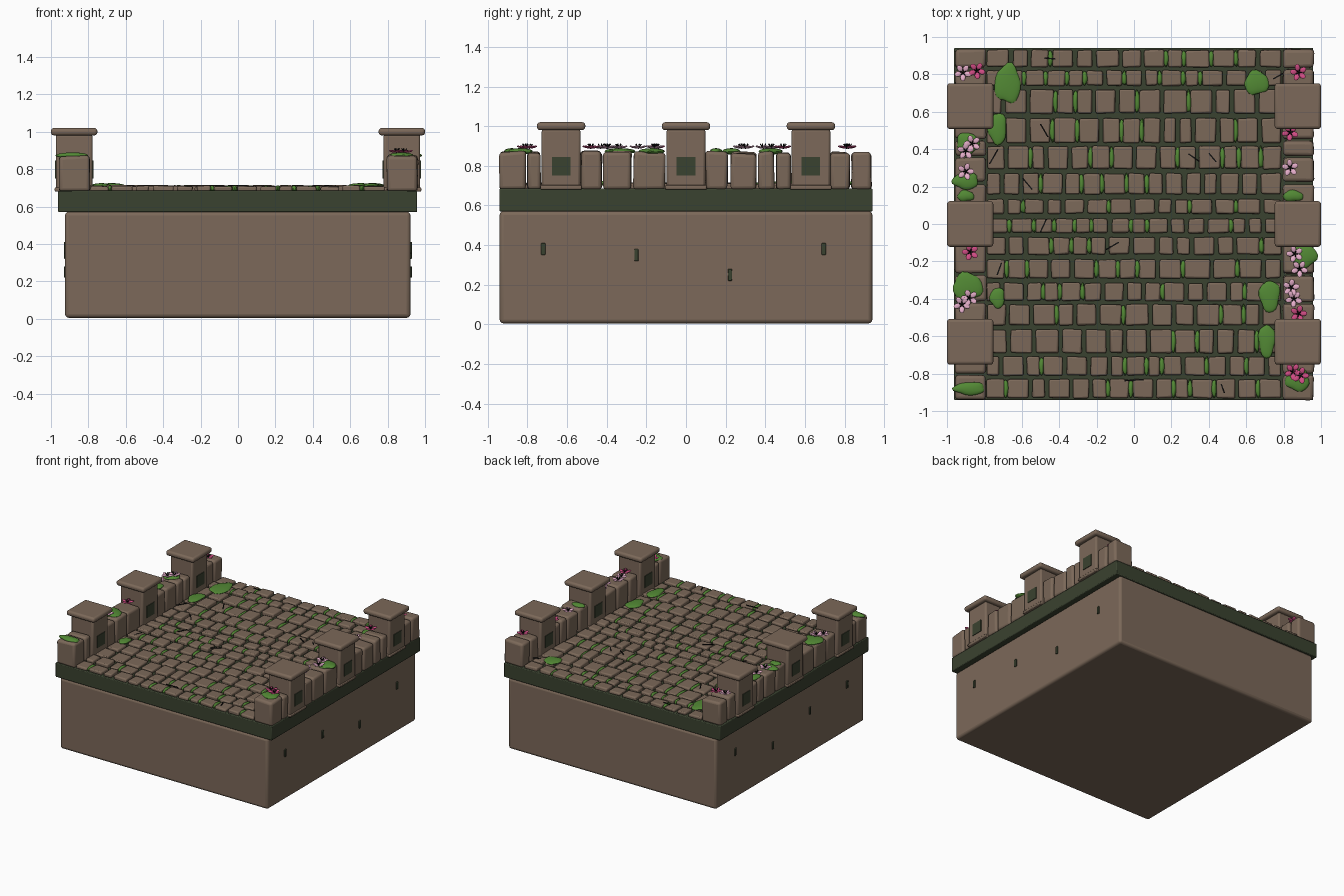
import bpy, bmesh, math, random
from mathutils import Matrix, Vector

if "Cube" in bpy.data.objects:
    bpy.data.objects.remove(bpy.data.objects["Cube"])

rng = random.Random(7)


def material(name, rgb):
    m = bpy.data.materials.new(name)
    m.diffuse_color = (*rgb, 1)
    m.use_nodes = True
    m.node_tree.nodes["Principled BSDF"].inputs["Base Color"].default_value = m.diffuse_color
    return m


STONE = material("brown stone", (0.20, 0.14, 0.10))
DARK = material("dark green mortar", (0.042, 0.054, 0.029))
MOSS = material("moss green", (0.085, 0.25, 0.035))
PINK = material("deep pink", (0.65, 0.075, 0.24))
PALE = material("pale pink", (0.80, 0.43, 0.60))
BLACK = material("black", (0.006, 0.006, 0.006))


def box(bm, x0, x1, y0, y1, z0, z1, jit=0.0, jit_z=0.0):
    """Box from its limits; jit shifts corners sideways, jit_z the top corners."""
    size = Vector((x1 - x0, y1 - y0, z1 - z0))
    mid = Vector((x0 + x1, y0 + y1, z0 + z1)) / 2
    mat = Matrix.Translation(mid) @ Matrix.Diagonal((*size, 1))
    for v in bmesh.ops.create_cube(bm, size=1, matrix=mat)["verts"]:
        v.co.x += rng.uniform(-jit, jit)
        v.co.y += rng.uniform(-jit, jit)
        if v.co.z > mid.z:
            v.co.z += rng.uniform(-jit_z, jit_z)


def finish(bm, name, mat, bevel=0.0, segments=2):
    me = bpy.data.meshes.new(name)
    bm.to_mesh(me)
    bm.free()
    me.materials.append(mat)
    ob = bpy.data.objects.new(name, me)
    bpy.context.collection.objects.link(ob)
    if bevel:
        mod = ob.modifiers.new("bevel", "BEVEL")
        mod.width, mod.segments = bevel, segments
    return ob


def blob(bm, x, y, z, rx, ry, rz, rough):
    """Flattened lump with an uneven outline."""
    mat = Matrix.Translation((x, y, z)) @ Matrix.Diagonal((rx, ry, rz, 1))
    p = rng.uniform(0, 6)
    for v in bmesh.ops.create_icosphere(bm, subdivisions=3, radius=1, matrix=mat)["verts"]:
        a = math.atan2((v.co.y - y) / ry, (v.co.x - x) / rx)
        k = 1 + rough * (math.sin(3 * a + p) + 0.6 * math.sin(5 * a + 2 * p))
        v.co.x = x + (v.co.x - x) * k
        v.co.y = y + (v.co.y - y) * k


# foundation and the mortar slab on it
bm = bmesh.new()
box(bm, -0.925, 0.922, -0.94, 0.94, 0.005, 0.572)
finish(bm, "foundation", STONE, 0.02, 3)
bm = bmesh.new()
box(bm, -0.962, 0.958, -0.942, 0.942, 0.57, 0.685)
finish(bm, "mortar_slab", DARK, 0.006)

# weep slots on both sides of the foundation
bm = bmesh.new()
for s in (-1, 1):
    for y, z in ((-0.72, 0.38), (-0.25, 0.35), (0.222, 0.25), (0.695, 0.38)):
        box(bm, s * 0.925 - 0.006, s * 0.925 + 0.006, y - 0.011, y + 0.011, z - 0.03, z + 0.03)
finish(bm, "weep_slots", DARK, 0.004)

# paving rows: (y centre, depth); moss slivers fill some joints
ROWS = ((0.885, 0.09), (0.78, 0.08), (0.655, 0.125), (0.50, 0.13), (0.355, 0.12),
        (0.215, 0.11), (0.093, 0.075), (-0.01, 0.075), (-0.117, 0.09), (-0.24, 0.10),
        (-0.363, 0.095), (-0.485, 0.11), (-0.627, 0.125), (-0.76, 0.10), (-0.88, 0.10))
stones, slivers = bmesh.new(), bmesh.new()
for y, d in ROWS:
    n = rng.choice((13, 14, 14, 15))
    widths = [rng.uniform(0.7, 1.3) for _ in range(n)]
    unit = (1.57 - 0.022 * (n - 1)) / sum(widths)
    x = -0.785
    for w in widths:
        w *= unit
        box(stones, x, x + w, y - d / 2, y + d / 2, 0.68, 0.71 + rng.uniform(-0.004, 0.004),
            0.004, 0.003)
        if rng.random() < 0.33 and x + w < 0.75:
            blob(slivers, x + w + 0.011, y, 0.695, 0.014, d * 0.48, 0.018, 0.08)
        x += w + 0.022
finish(stones, "paving_stones", STONE, 0.009)
finish(slivers, "joint_moss", MOSS)

# cracks: thin plates on the paving (x, y, length, angle)
bm = bmesh.new()
for x, y, l, a in ((-0.45, 0.885, 0.06, -5), (-0.48, 0.5, 0.08, -60), (-0.75, 0.36, 0.09, 60),
                   (0.32, 0.355, 0.07, -35), (0.42, 0.355, 0.06, -50), (-0.485, -0.01, 0.08, 65),
                   (-0.115, -0.117, 0.08, 30), (-0.72, -0.24, 0.07, 70), (0.475, -0.88, 0.05, -70),
                   (0.77, 0.79, 0.06, 30), (0, -0.835, 0.1, 3), (-0.57, 0.215, 0.08, -50)):
    m = (Matrix.Translation((x, y, 0.713)) @ Matrix.Rotation(math.radians(a), 4, "Z")
         @ Matrix.Diagonal((l, 0.007, 0.005, 1)))
    bmesh.ops.create_cube(bm, size=1, matrix=m)
finish(bm, "paving_cracks", BLACK)

# parapets: posts, caps, post panels and the blocks between the posts
SPANS = ((-0.94, -0.81), (-0.80, -0.735), (-0.53, -0.425), (-0.415, -0.275), (-0.265, -0.105),
         (0.10, 0.21), (0.225, 0.355), (0.365, 0.445), (0.455, 0.53), (0.73, 0.825), (0.835, 0.935))
posts, feet, caps, panels, blocks = (bmesh.new() for _ in range(5))
for s in (-1, 1):
    c = s * 0.876
    for y in (-0.63, 0.0, 0.63):
        box(posts, c - 0.098, c + 0.098, y - 0.098, y + 0.098, 0.68, 0.985)
        box(feet, c - 0.104, c + 0.104, y - 0.104, y + 0.104, 0.68, 0.702)
        box(caps, c - 0.124, c + 0.124, y - 0.122, y + 0.122, 0.98, 1.02)
        for t in (-1, 1):
            px = c + t * 0.098
            box(panels, px - 0.005, px + 0.005, y - 0.047, y + 0.047, 0.75, 0.845)
    for y0, y1 in SPANS:
        box(blocks, c - 0.08, c + 0.085, y0, y1, 0.68, 0.867 + rng.uniform(-0.006, 0.008),
            0.004, 0.006)
finish(posts, "parapet_posts", STONE, 0.012)
finish(feet, "post_feet", STONE, 0.006)
finish(caps, "post_caps", STONE, 0.016, 3)
finish(panels, "post_panels", DARK)
finish(blocks, "parapet_blocks", STONE, 0.018, 3)

# moss patches on the paving
bm = bmesh.new()
for x, y, rx, ry in ((-0.675, 0.75, 0.07, 0.105), (-0.73, 0.51, 0.05, 0.085),
                     (0.655, 0.755, 0.065, 0.065), (0.725, -0.385, 0.055, 0.085),
                     (0.71, -0.625, 0.045, 0.09), (-0.73, -0.395, 0.04, 0.055)):
    blob(bm, x, y, 0.712, rx, ry, 0.013, 0.08)
finish(bm, "paving_moss", MOSS)

# moss cushions on the parapets
bm = bmesh.new()
for x, y, rx, ry in ((-0.90, 0.23, 0.07, 0.045), (-0.89, -0.335, 0.08, 0.075),
                     (-0.88, -0.88, 0.085, 0.035), (0.91, -0.17, 0.068, 0.065),
                     (0.875, -0.835, 0.065, 0.06), (0.85, 0.15, 0.055, 0.03),
                     (-0.90, 0.15, 0.045, 0.03), (-0.89, 0.43, 0.06, 0.06)):
    blob(bm, x, y, 0.873, rx, ry, 0.016, 0.08)
finish(bm, "parapet_moss", MOSS)

# five-petalled flowers with black stamens, small clusters on the parapets
deep, pale, stamens = bmesh.new(), bmesh.new(), bmesh.new()


def flower(bm, x, y, z, r):
    base = Matrix.Translation((x, y, z)) @ Matrix.Rotation(rng.uniform(0, 6), 4, "Z")
    for i in range(5):
        m = (base @ Matrix.Rotation(i * math.tau / 5, 4, "Z") @ Matrix.Rotation(-0.25, 4, "Y")
             @ Matrix.Translation((r * 0.6, 0, 0)) @ Matrix.Diagonal((r * 0.45, r * 0.32, 0.005, 1)))
        bmesh.ops.create_uvsphere(bm, u_segments=10, v_segments=6, radius=1, matrix=m)
        m = (base @ Matrix.Rotation((i + 0.5) * math.tau / 5, 4, "Z")
             @ Matrix.Rotation(0.6, 4, "Y") @ Matrix.Translation((0, 0, 0.012)))
        bmesh.ops.create_cone(stamens, cap_ends=True, segments=5, radius1=0.003,
                              radius2=0.003, depth=0.03, matrix=m)


for x, y in ((-0.84, 0.82), (-0.875, -0.15), (0.88, 0.81), (0.835, 0.49), (0.88, -0.48),
             (0.85, -0.79), (0.89, -0.81)):
    flower(deep, x, y, 0.888, 0.045)
for x, y in ((-0.915, 0.81), (-0.90, 0.39), (-0.865, 0.43), (-0.90, 0.28), (-0.92, -0.43),
             (-0.88, -0.395), (0.835, 0.30), (0.86, -0.16), (0.885, -0.24), (0.84, -0.34),
             (0.855, -0.40)):
    flower(pale, x, y, 0.888, 0.045)
finish(deep, "deep_pink_flowers", PINK)
finish(pale, "pale_pink_flowers", PALE)
finish(stamens, "flower_stamens", BLACK)

# smooth the rounded edges
for ob in bpy.context.collection.objects:
    ob.select_set(True)
    bpy.context.view_layer.objects.active = ob
bpy.ops.object.shade_smooth_by_angle(angle=math.radians(35))
